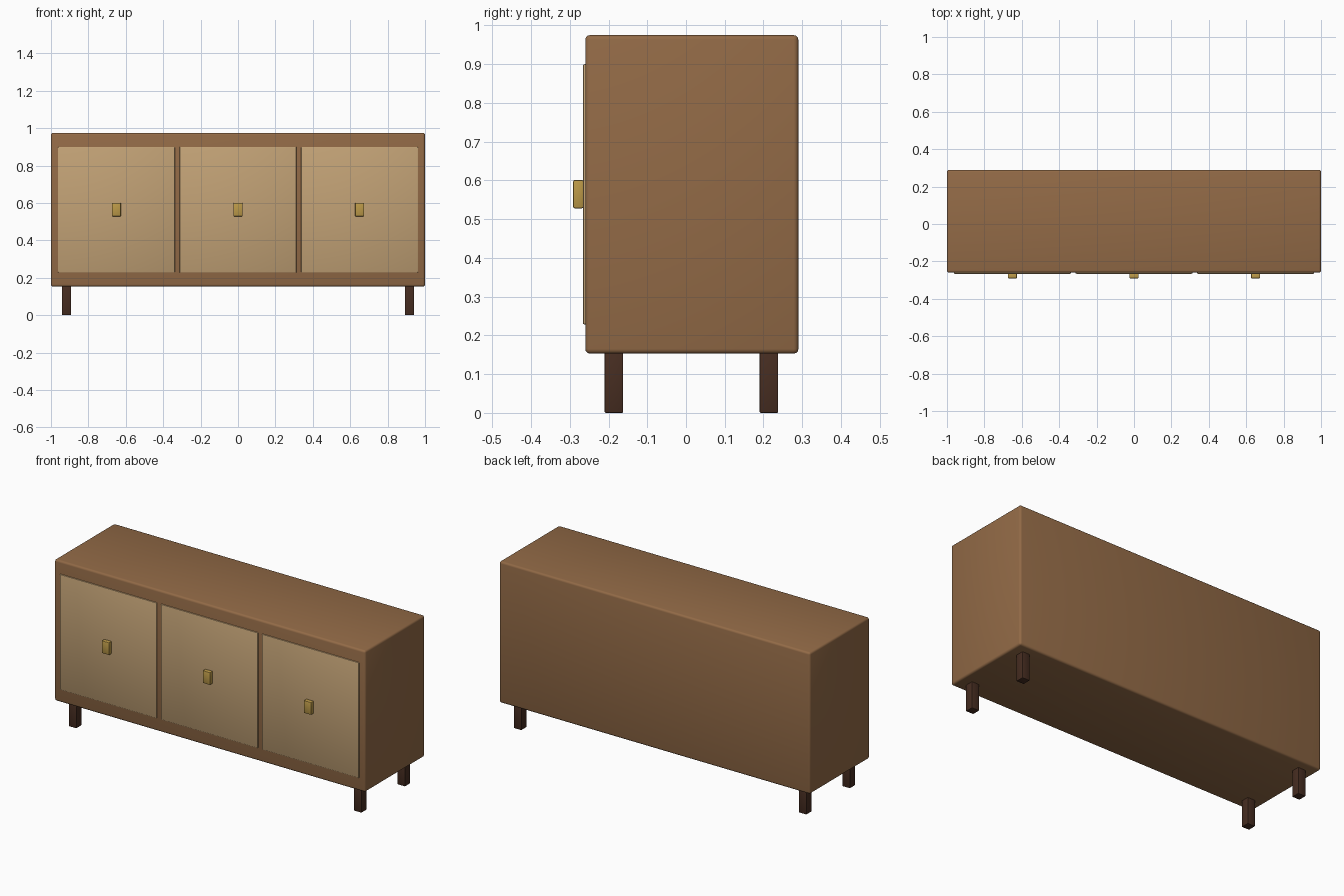
import bpy, math

if "Cube" in bpy.data.objects:
    bpy.data.objects.remove(bpy.data.objects["Cube"])


def material(name, color):
    m = bpy.data.materials.new(name)
    m.diffuse_color = (*color, 1)
    m.use_nodes = True
    m.node_tree.nodes["Principled BSDF"].inputs["Base Color"].default_value = m.diffuse_color
    return m


walnut = material("walnut", (0.29, 0.145, 0.062))
oak = material("light_oak", (0.54, 0.36, 0.18))
brass = material("brass", (0.50, 0.32, 0.065))
dark = material("dark_wood", (0.062, 0.026, 0.015))


def box(name, lo, hi, mat, bevel, segments=3):
    """Softly bevelled box spanning two opposite corners."""
    center = [(a + b) / 2 for a, b in zip(lo, hi)]
    bpy.ops.mesh.primitive_cube_add(size=1, location=center)
    ob = bpy.context.object
    ob.name = name
    ob.scale = [b - a for a, b in zip(lo, hi)]
    bpy.ops.object.transform_apply(location=False, rotation=False, scale=True)
    ob.data.materials.append(mat)
    mod = ob.modifiers.new("bevel", 'BEVEL')
    mod.width = bevel
    mod.segments = segments
    bpy.ops.object.modifier_apply(modifier=mod.name)
    bpy.ops.object.shade_smooth_by_angle(angle=math.radians(40))
    return ob


# Cabinet body
box("cabinet_body", (-1, -0.26, 0.153), (1, 0.29, 0.975), walnut, 0.012)

# Three doors, each with a pull
for side, x in (("left", -0.65), ("middle", 0), ("right", 0.65)):
    box(side + "_door", (x - 0.3125, -0.266, 0.228), (x + 0.3125, -0.246, 0.90), oak, 0.004, 2)
    box(side + "_door_pull", (x - 0.024, -0.291, 0.528), (x + 0.024, -0.265, 0.601), brass, 0.004, 2)

# Four square legs
for side, x in (("left", -0.917), ("right", 0.917)):
    for end, y in (("front", -0.186), ("back", 0.214)):
        box(f"{end}_{side}_leg", (x - 0.024, y - 0.024, 0), (x + 0.024, y + 0.024, 0.156), dark, 0.003, 2)
